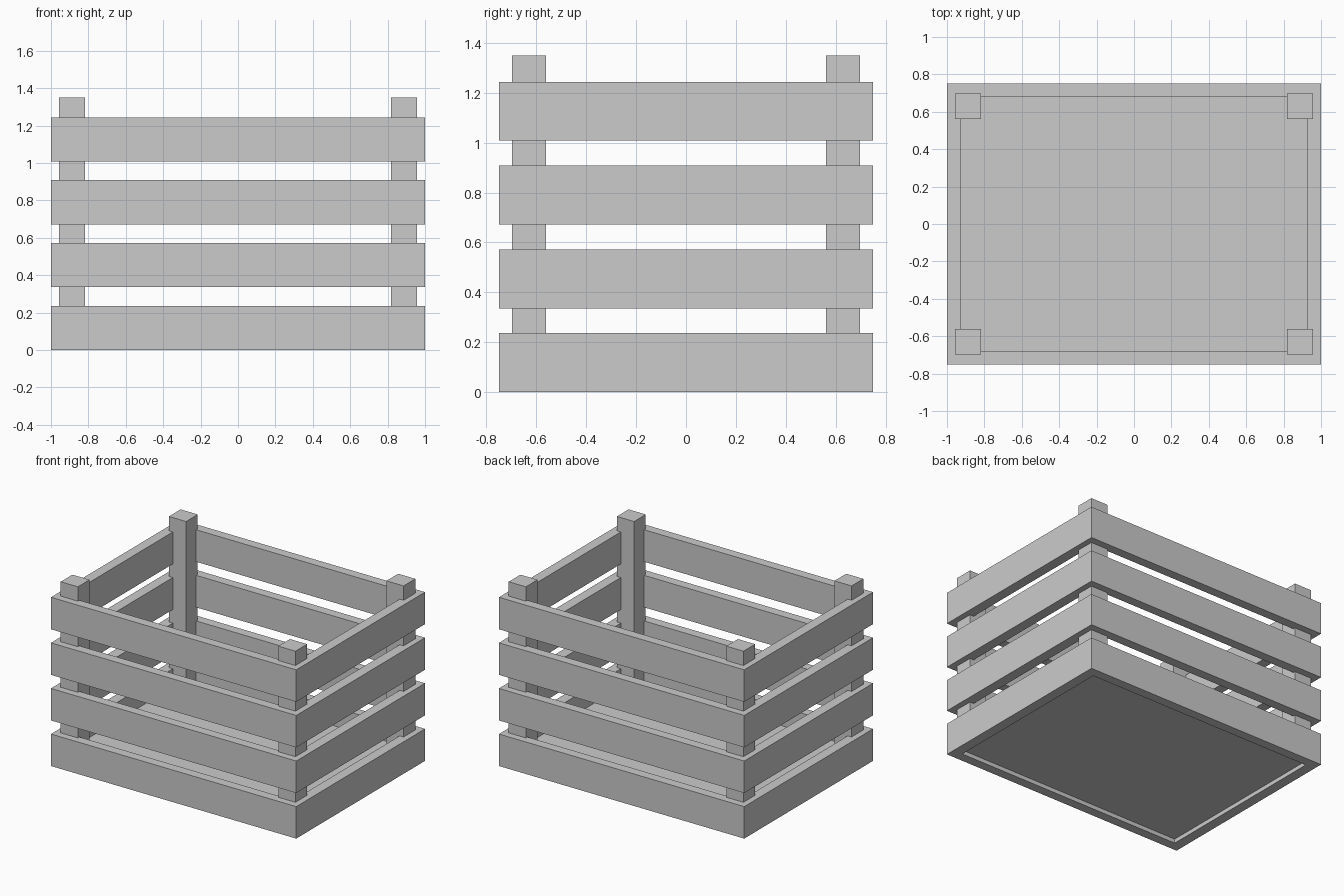
import bpy
import bmesh

if "Cube" in bpy.data.objects:
    bpy.data.objects.remove(bpy.data.objects["Cube"])

HX, HY = 1.0, 0.75          # outer half size
IX, IY = 0.925, 0.68        # inner half size
SLAT_H, PITCH = 0.236, 0.336


def finish(name, bm):
    bmesh.ops.recalc_face_normals(bm, faces=bm.faces)
    mesh = bpy.data.meshes.new(name)
    bm.to_mesh(mesh)
    bm.free()
    obj = bpy.data.objects.new(name, mesh)
    bpy.context.collection.objects.link(obj)
    return obj


def box(name, x0, x1, y0, y1, z0, z1):
    bm = bmesh.new()
    bmesh.ops.create_cube(bm, size=1)
    bmesh.ops.scale(bm, verts=bm.verts, vec=(x1 - x0, y1 - y0, z1 - z0))
    bmesh.ops.translate(bm, verts=bm.verts,
                        vec=((x0 + x1) / 2, (y0 + y1) / 2, (z0 + z1) / 2))
    return finish(name, bm)


def slat_ring(name, z0, z1):
    # Rectangular band: four loops of corners bridged into a hollow frame
    bm = bmesh.new()
    corners = [(-1, -1), (1, -1), (1, 1), (-1, 1)]
    loops = [[bm.verts.new((sx * hx, sy * hy, z)) for sx, sy in corners]
             for hx, hy, z in ((HX, HY, z0), (HX, HY, z1), (IX, IY, z1), (IX, IY, z0))]
    for a, b in zip(loops, loops[1:] + loops[:1]):
        for i in range(4):
            j = (i + 1) % 4
            bm.faces.new((a[i], a[j], b[j], b[i]))
    return finish(name, bm)


# Four levels of side slats
for level in range(4):
    z = level * PITCH
    slat_ring(f"slat_ring_{level + 1}", z, z + SLAT_H)

# Floor panel, slightly recessed from below
box("floor_panel", -IX, IX, -IY, IY, 0.03, 0.10)

# Corner posts, let into the slats
for sx, side in ((-1, "left"), (1, "right")):
    for sy, end in ((-1, "front"), (1, "back")):
        xs = sorted((sx * 0.817, sx * 0.957))
        ys = sorted((sy * 0.562, sy * 0.698))
        box(f"corner_post_{end}_{side}", *xs, *ys, 0.06, 1.35)
